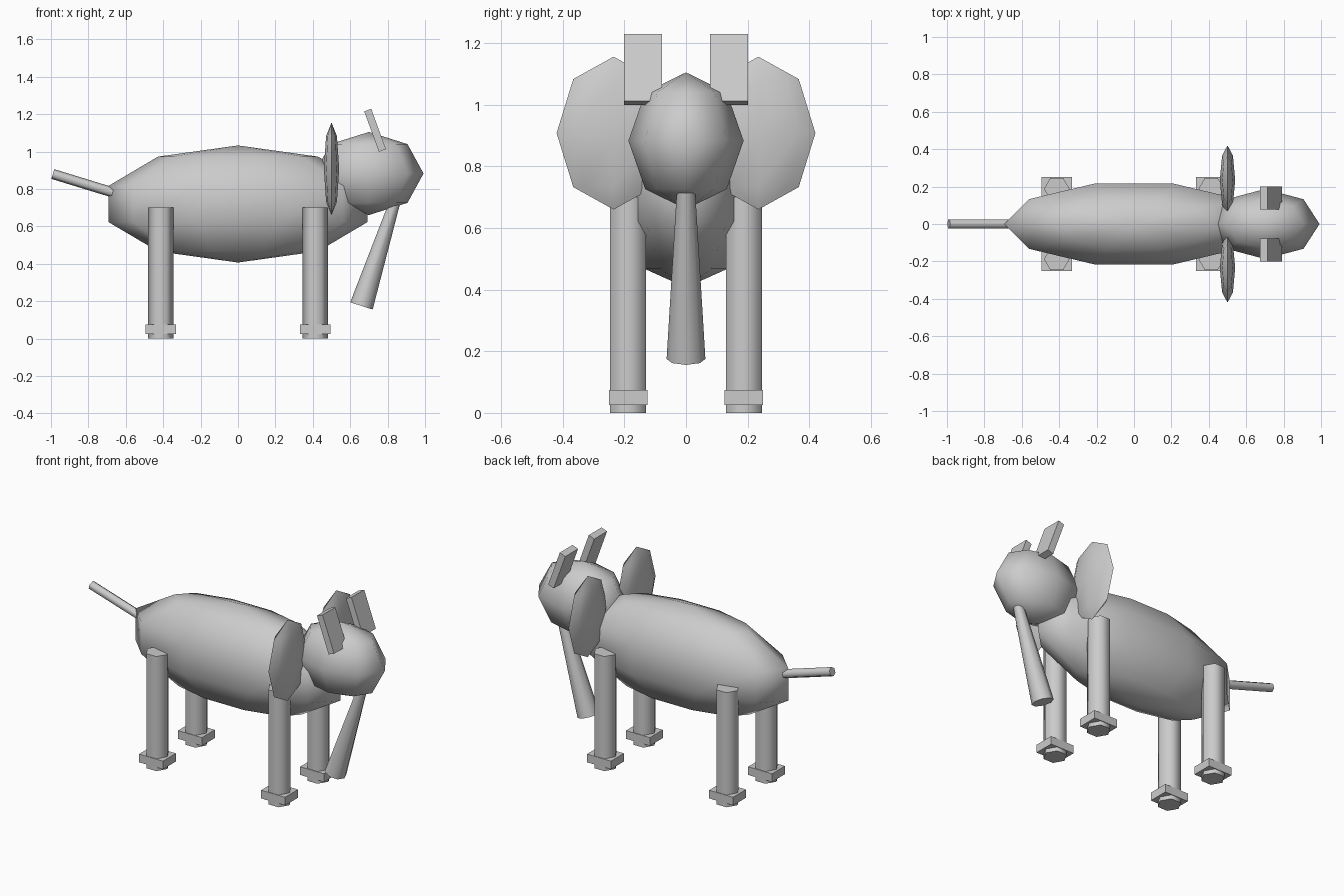
import bpy, bmesh
from math import sin, cos, pi, radians, atan2, hypot
from mathutils import Matrix, Vector

if "Cube" in bpy.data.objects:
    bpy.data.objects.remove(bpy.data.objects["Cube"])


def finish(bm, name, matrix, smooth=True):
    bmesh.ops.transform(bm, matrix=matrix, verts=bm.verts)
    bmesh.ops.remove_doubles(bm, verts=bm.verts, dist=1e-5)
    bmesh.ops.recalc_face_normals(bm, faces=bm.faces)
    me = bpy.data.meshes.new(name)
    bm.to_mesh(me)
    bm.free()
    ob = bpy.data.objects.new(name, me)
    bpy.context.collection.objects.link(ob)
    if smooth:
        bpy.ops.object.select_all(action='DESELECT')
        ob.select_set(True)
        bpy.context.view_layer.objects.active = ob
        bpy.ops.object.shade_smooth_by_angle(angle=radians(75))
    return ob


def lathe(name, profile, sides, matrix):
    """Revolve (radius, z) points around z, first corner on +x."""
    bm = bmesh.new()
    rings = [[bm.verts.new((r * cos(2 * pi * i / sides), r * sin(2 * pi * i / sides), z))
              for i in range(sides)] for r, z in profile if r > 0]
    for a, b in zip(rings, rings[1:]):
        for i in range(sides):
            j = (i + 1) % sides
            bm.faces.new((a[i], a[j], b[j], b[i]))
    # close each end with a pole fan or a flat cap
    for (r, z), ring in ((profile[0], rings[0]), (profile[-1], rings[-1])):
        if r > 0:
            bm.faces.new(ring)
        else:
            pole = bm.verts.new((0, 0, z))
            for i in range(sides):
                bm.faces.new((ring[i], ring[(i + 1) % sides], pole))
    return finish(bm, name, matrix)


def ellipsoid(name, centre, radii, sides, rings):
    profile = [(sin(pi * k / rings) if 0 < k < rings else 0, -cos(pi * k / rings))
               for k in range(rings + 1)]
    m = Matrix.Translation(centre) @ Matrix.Diagonal((*radii, 1))
    return lathe(name, profile, sides, m)


def rod(name, start, end, r1, r2, sides):
    """Straight or tapered rod lying in an xz plane."""
    d = Vector(end) - Vector(start)
    m = Matrix.Translation(start) @ Matrix.Rotation(atan2(d.x, d.z), 4, 'Y')
    return lathe(name, [(r1, 0), (r2, hypot(d.x, d.z))], sides, m)


def box(name, centre, size, tilt=0):
    bm = bmesh.new()
    bmesh.ops.create_cube(bm, size=1)
    m = (Matrix.Translation(centre) @ Matrix.Rotation(radians(tilt), 4, 'Y')
         @ Matrix.Diagonal((*size, 1)))
    return finish(bm, name, m, smooth=False)


# Torso and head
ellipsoid("body", (0, 0, 0.72), (0.728, 0.238, 0.313), 10, 5)
ellipsoid("head", (0.70, 0, 0.883), (0.292, 0.187, 0.222), 8, 4)

# Trunk widens towards its lower end; tail sticks out behind
rod("trunk", (0.66, 0, 0.175), (0.845, 0, 0.75), 0.063, 0.028, 8)
rod("tail", (-0.99, 0, 0.88), (-0.67, 0, 0.782), 0.027, 0.027, 6)

for side, s in (("left", 1), ("right", -1)):
    # Ears and tusks
    ellipsoid(f"{side}_ear", (0.5, s * 0.235, 0.908), (0.041, 0.185, 0.248), 8, 4)
    box(f"{side}_tusk", (0.733, s * 0.14, 1.114), (0.04, 0.123, 0.23), -20)
    # Legs with square feet
    for end, x in (("front", 0.413), ("back", -0.413)):
        rod(f"{end}_{side}_leg", (x, s * 0.188, 0), (x, s * 0.188, 0.7), 0.068, 0.068, 6)
        box(f"{end}_{side}_foot", (x, s * 0.188, 0.05), (0.162, 0.125, 0.05))
